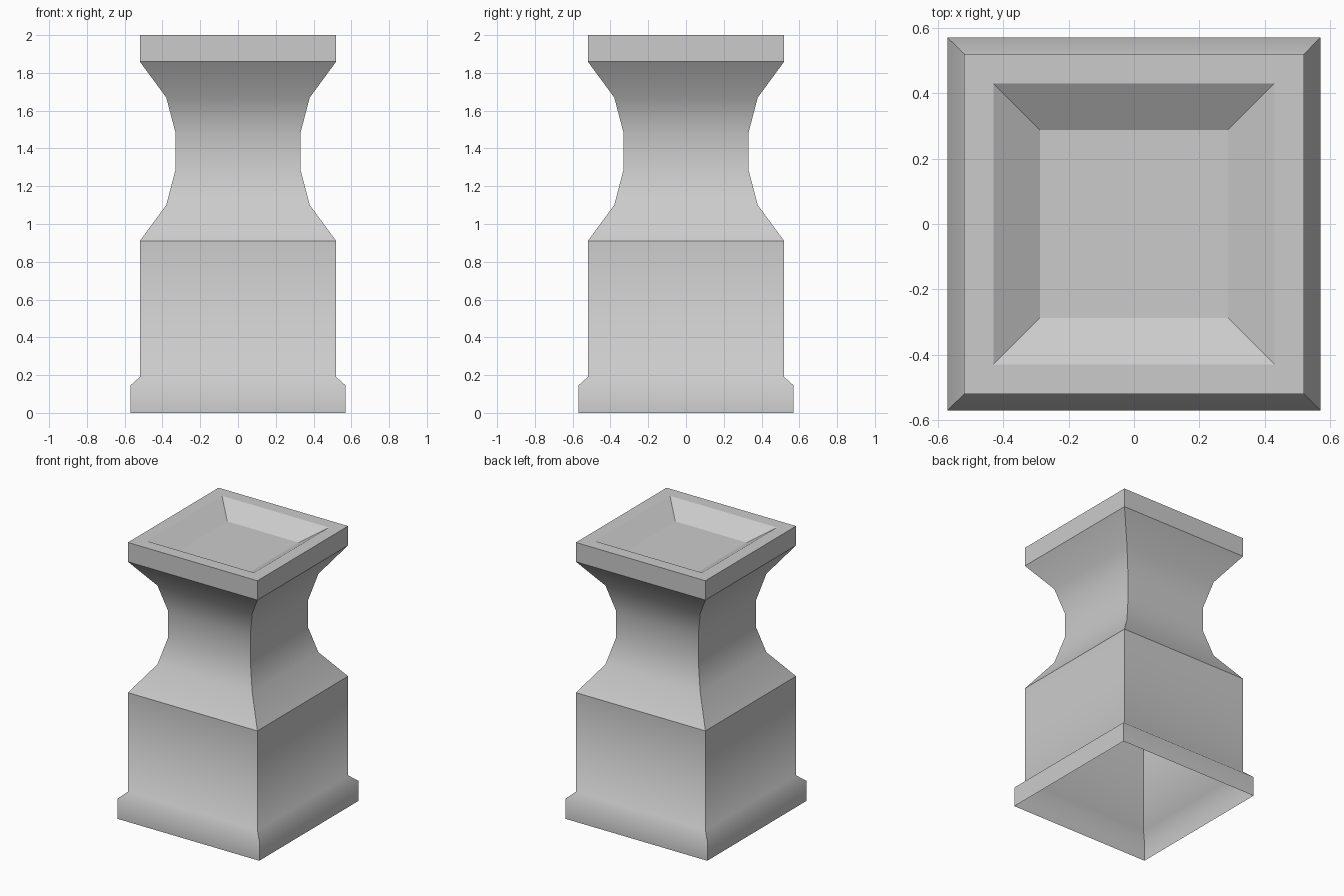
import bpy
import bmesh

cube = bpy.data.objects.get("Cube")
if cube:
    bpy.data.objects.remove(cube, do_unlink=True)

# One stone material
stone = bpy.data.materials.new("grey_stone")
stone.use_nodes = True
GREY = (0.6, 0.6, 0.6, 1)
stone.diffuse_color = GREY
stone.node_tree.nodes["Principled BSDF"].inputs["Base Color"].default_value = GREY

CORNERS = [(-1, -1), (1, -1), (1, 1), (-1, 1)]


def square_loft(name, profile, smooth, cap=False):
    """Stack square rings from (half width, height) points; only the four corners stay sharp when smooth."""
    bm = bmesh.new()
    rings = [[bm.verts.new((x * r, y * r, z)) for x, y in CORNERS] for r, z in profile]
    for low, high in zip(rings, rings[1:]):
        for i in range(4):
            j = (i + 1) % 4
            face = bm.faces.new((low[i], low[j], high[j], high[i]))
            face.smooth = smooth
        for a, b in zip(low, high):
            bm.edges.get((a, b)).smooth = False
    if cap:
        bm.faces.new(rings[-1])
    mesh = bpy.data.meshes.new(name)
    bm.to_mesh(mesh)
    bm.free()
    mesh.materials.append(stone)
    obj = bpy.data.objects.new(name, mesh)
    bpy.context.collection.objects.link(obj)
    return obj


# Pedestal block with a chamfered foot, open underneath
square_loft("base_block", [(0.57, 0), (0.57, 0.145), (0.52, 0.19), (0.52, 0.91)], True)

# Concave waist
square_loft("waist", [(0.52, 0.91), (0.38, 1.1), (0.33, 1.29), (0.33, 1.48),
                      (0.38, 1.67), (0.52, 1.86)], True)

# Top slab with rim and shallow sloped basin
square_loft("top_basin", [(0.52, 1.86), (0.52, 2), (0.43, 2), (0.287, 1.907)], False, cap=True)
